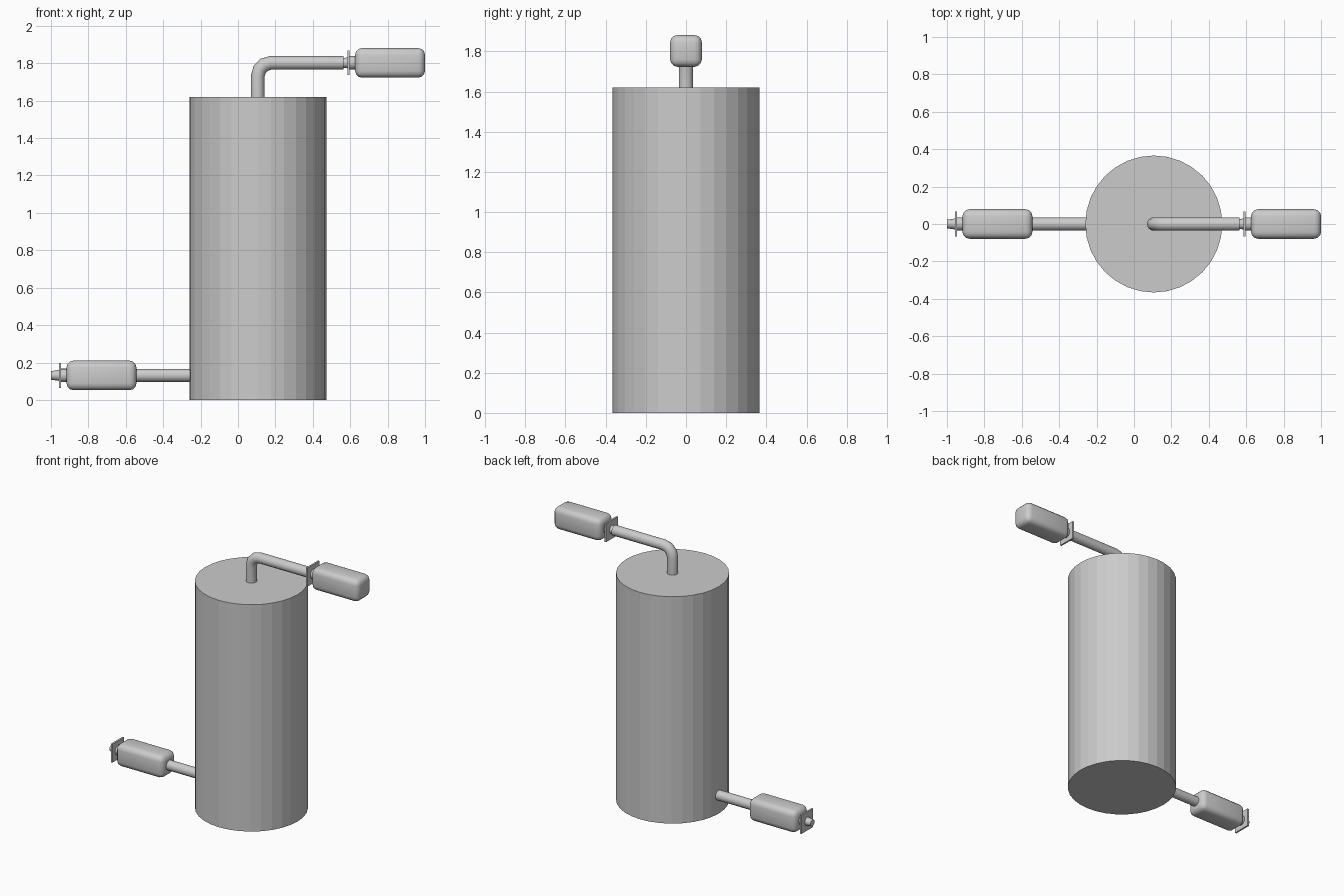
import bpy, bmesh, math
from mathutils import Vector, Matrix

if "Cube" in bpy.data.objects:
    bpy.data.objects.remove(bpy.data.objects["Cube"])

grey = bpy.data.materials.new("plain grey")
grey.diffuse_color = (0.6, 0.6, 0.6, 1)
grey.use_nodes = True
grey.node_tree.nodes["Principled BSDF"].inputs["Base Color"].default_value = grey.diffuse_color


def finish(bm, name):
    bmesh.ops.recalc_face_normals(bm, faces=bm.faces)
    me = bpy.data.meshes.new(name)
    bm.to_mesh(me)
    bm.free()
    me.materials.append(grey)
    ob = bpy.data.objects.new(name, me)
    bpy.context.collection.objects.link(ob)
    return ob


def smooth(ob):
    bpy.ops.object.select_all(action='DESELECT')
    bpy.context.view_layer.objects.active = ob
    ob.select_set(True)
    bpy.ops.object.shade_smooth_by_angle(angle=math.radians(35))


def tube(name, path, radius, sides=16):
    """Sweep a circle along a path lying in the xz plane."""
    bm = bmesh.new()
    pts = [Vector((x, 0, z)) for x, z in path]
    rings = []
    for i, p in enumerate(pts):
        a = (p - pts[i - 1]).normalized() if i else (pts[1] - p).normalized()
        b = (pts[i + 1] - p).normalized() if i < len(pts) - 1 else a
        t = (a + b).normalized()
        side = t.cross(Vector((0, 1, 0)))
        r = radius / max(t.dot(a), 0.5)
        rings.append([bm.verts.new(p + side * r * math.cos(k * math.tau / sides)
                                   + Vector((0, radius * math.sin(k * math.tau / sides), 0)))
                      for k in range(sides)])
    for r0, r1 in zip(rings, rings[1:]):
        for k in range(sides):
            j = (k + 1) % sides
            bm.faces.new((r0[k], r0[j], r1[j], r1[k]))
    bm.faces.new(rings[0])
    bm.faces.new(rings[-1])
    smooth(finish(bm, name))


def x_cone(name, x0, x1, r0, r1, z, sides=16):
    bm = bmesh.new()
    m = Matrix.Translation(((x0 + x1) / 2, 0, z)) @ Matrix.Rotation(math.pi / 2, 4, 'Y')
    bmesh.ops.create_cone(bm, cap_ends=True, segments=sides, radius1=r0,
                          radius2=r1, depth=x1 - x0, matrix=m)
    smooth(finish(bm, name))


def box(name, x0, x1, half, z, bevel=0):
    bm = bmesh.new()
    m = Matrix.Translation(((x0 + x1) / 2, 0, z)) @ Matrix.Diagonal((x1 - x0, half * 2, half * 2, 1))
    bmesh.ops.create_cube(bm, size=1, matrix=m)
    if bevel:
        bmesh.ops.bevel(bm, geom=bm.edges[:], offset=bevel, segments=3,
                        profile=0.5, affect='EDGES')
    return finish(bm, name)


def valve(prefix, x, z):
    """Rounded body with neck, square flange and tapered tip; x is the tip end."""
    x_cone(prefix + "_tip", x, x + 0.042, 0.023, 0.029, z)
    box(prefix + "_flange", x + 0.042, x + 0.054, 0.066, z)
    x_cone(prefix + "_neck", x + 0.05, x + 0.095, 0.036, 0.036, z)
    smooth(box(prefix + "_body", x + 0.083, x + 0.457, 0.079, z, 0.037))


# tank
bm = bmesh.new()
bmesh.ops.create_cone(bm, cap_ends=True, segments=32, radius1=0.366, radius2=0.366,
                      depth=1.62, matrix=Matrix.Translation((0.106, 0, 0.81)))
finish(bm, "tank")

# lower inlet
tube("inlet_pipe", [(-0.56, 0.131), (-0.22, 0.131)], 0.035)
valve("inlet", -1.0, 0.131)

# upper outlet with elbow
bend = 0.07
elbow = [(0.106 + bend - bend * math.cos(a), 1.802 - bend + bend * math.sin(a))
         for a in (i * math.pi / 6 for i in range(4))]
tube("outlet_pipe", [(0.106, 1.60)] + elbow + [(0.564, 1.802)], 0.036)
valve("outlet", 0.543, 1.802)
